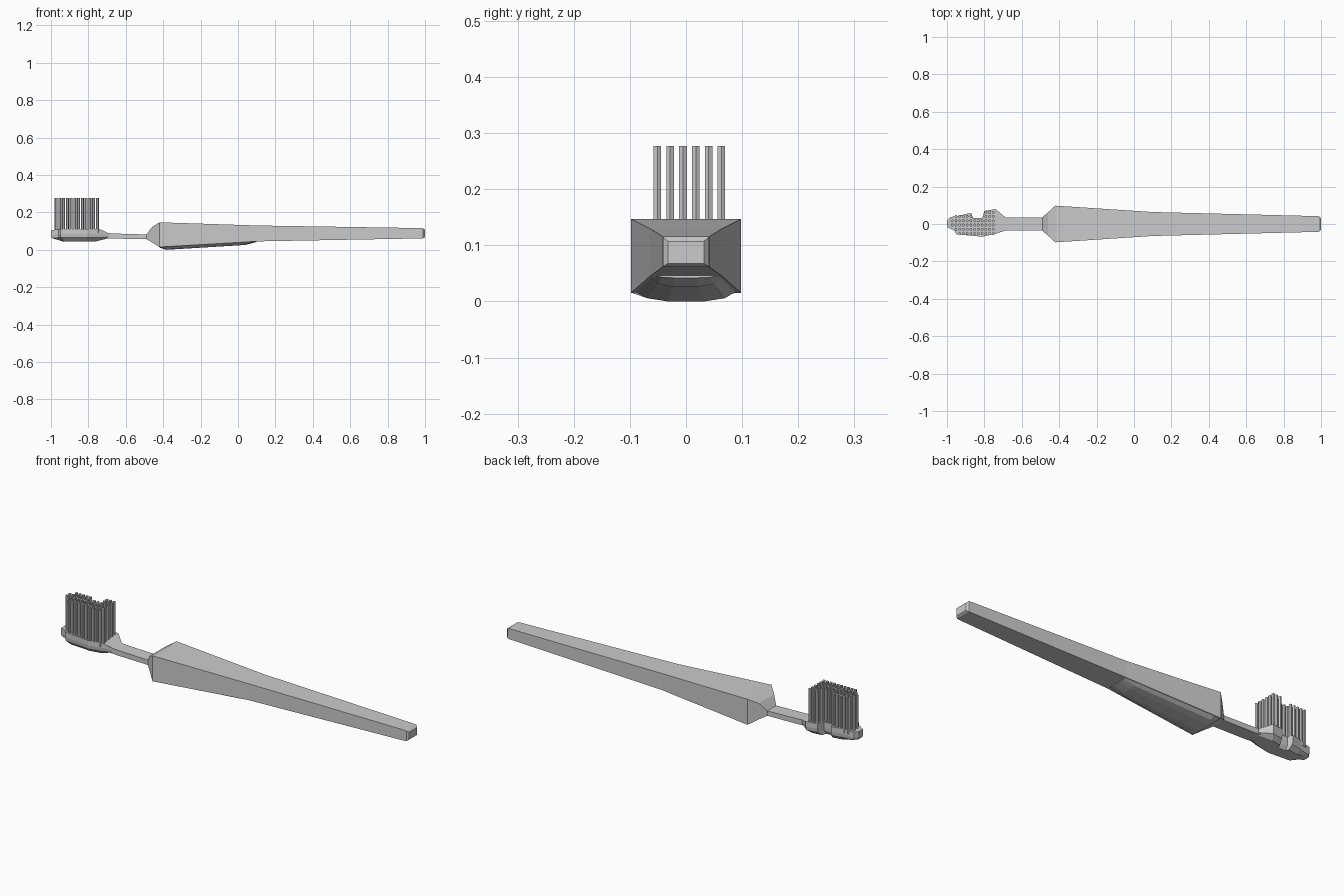
import bpy, math

if "Cube" in bpy.data.objects:
    bpy.data.objects.remove(bpy.data.objects["Cube"])


def make_object(name, verts, faces):
    mesh = bpy.data.meshes.new(name)
    mesh.from_pydata(verts, [], faces)
    mesh.update()
    obj = bpy.data.objects.new(name, mesh)
    bpy.context.collection.objects.link(obj)
    return obj


def loft(name, rings):
    """Skin equal-sized rings, counter-clockwise around the loft direction."""
    n = len(rings[0])
    verts = [p for ring in rings for p in ring]
    faces = [tuple(reversed(range(n)))]
    for r in range(len(rings) - 1):
        for i in range(n):
            j = (i + 1) % n
            faces.append((r * n + i, r * n + j, (r + 1) * n + j, (r + 1) * n + i))
    faces.append(tuple(range((len(rings) - 1) * n, len(rings) * n)))
    return make_object(name, verts, faces)


def rect(x, w, z0, z1):
    return [(x, -w, z0), (x, w, z0), (x, w, z1), (x, -w, z1)]


def lerp_table(table, x):
    for (x0, y0), (x1, y1) in zip(table, table[1:]):
        if x0 <= x <= x1:
            return y0 + (y1 - y0) * (x - x0) / (x1 - x0)
    return 0


# Neck and tapering handle: x, half width, bottom, top
sections = [(-0.72, 0.036, 0.063, 0.092), (-0.66, 0.036, 0.06, 0.087),
            (-0.49, 0.036, 0.057, 0.082), (-0.46, 0.062, 0.04, 0.122),
            (-0.42, 0.098, 0.015, 0.147), (0.10, 0.064, 0.045, 0.130),
            (0.98, 0.042, 0.061, 0.116), (0.99, 0.041, 0.062, 0.115),
            (1.0, 0.032, 0.068, 0.107)]
loft("handle", [rect(*s) for s in sections])

# Thumb grip hanging below the handle
grip = []
for x, w, top, low in [(-0.42, 0.098, 0.016, 0.012), (-0.385, 0.092, 0.019, 0.0),
                       (0.04, 0.066, 0.044, 0.026), (0.10, 0.058, 0.046, 0.042)]:
    step = (top - low) * 0.3
    grip.append([(x, -w, top), (x, -w * 0.75, low + step), (x, -w * 0.35, low),
                 (x, w * 0.35, low), (x, w * 0.75, low + step), (x, w, top)])
loft("thumb_grip", grip)

# Head plate with a notch on its back edge
lower = [(-1.0, -0.016), (-0.96, -0.036), (-0.95, -0.055), (-0.81, -0.068),
         (-0.74, -0.052), (-0.69, -0.036)]
upper = [(-1.0, 0.016), (-0.985, 0.036), (-0.93, 0.046), (-0.87, 0.060),
         (-0.862, 0.032), (-0.81, 0.032), (-0.80, 0.070), (-0.74, 0.080),
         (-0.69, 0.038)]
outline = lower + upper[::-1]


def head_ring(scale, z, tip_z, neck_z):
    ring = []
    for x, y in outline:
        h = tip_z if x < -0.97 else neck_z if x > -0.7 else z
        cx = -0.84
        ring.append((cx + (x - cx) * (1 if x > -0.7 else 0.5 + scale / 2), y * scale, h))
    return ring


loft("head", [head_ring(0.62, 0.045, 0.055, 0.063), head_ring(0.95, 0.065, 0.063, 0.068),
              head_ring(1.0, 0.085, 0.075, 0.078), head_ring(1.0, 0.111, 0.104, 0.088)])

# Bristles fill the head outline, skipping the notch
verts, faces = [], []
SIDES, RADIUS = 6, 0.0078
for i in range(12):
    x = -0.972 + i * 0.0200
    for k in range(6):
        y = -0.051 + k * 0.0228
        if y < lerp_table(lower, x) + 0.002 or y > lerp_table(upper, x) - 0.001:
            continue
        base = len(verts)
        for z in (0.09, 0.277):
            for s in range(SIDES):
                a = 2 * math.pi * s / SIDES
                verts.append((x + RADIUS * math.cos(a), y + RADIUS * math.sin(a), z))
        for s in range(SIDES):
            t = (s + 1) % SIDES
            faces.append((base + s, base + t, base + SIDES + t, base + SIDES + s))
        faces.append(tuple(base + SIDES + s for s in range(SIDES)))
        faces.append(tuple(base + s for s in reversed(range(SIDES))))
make_object("bristles", verts, faces)
